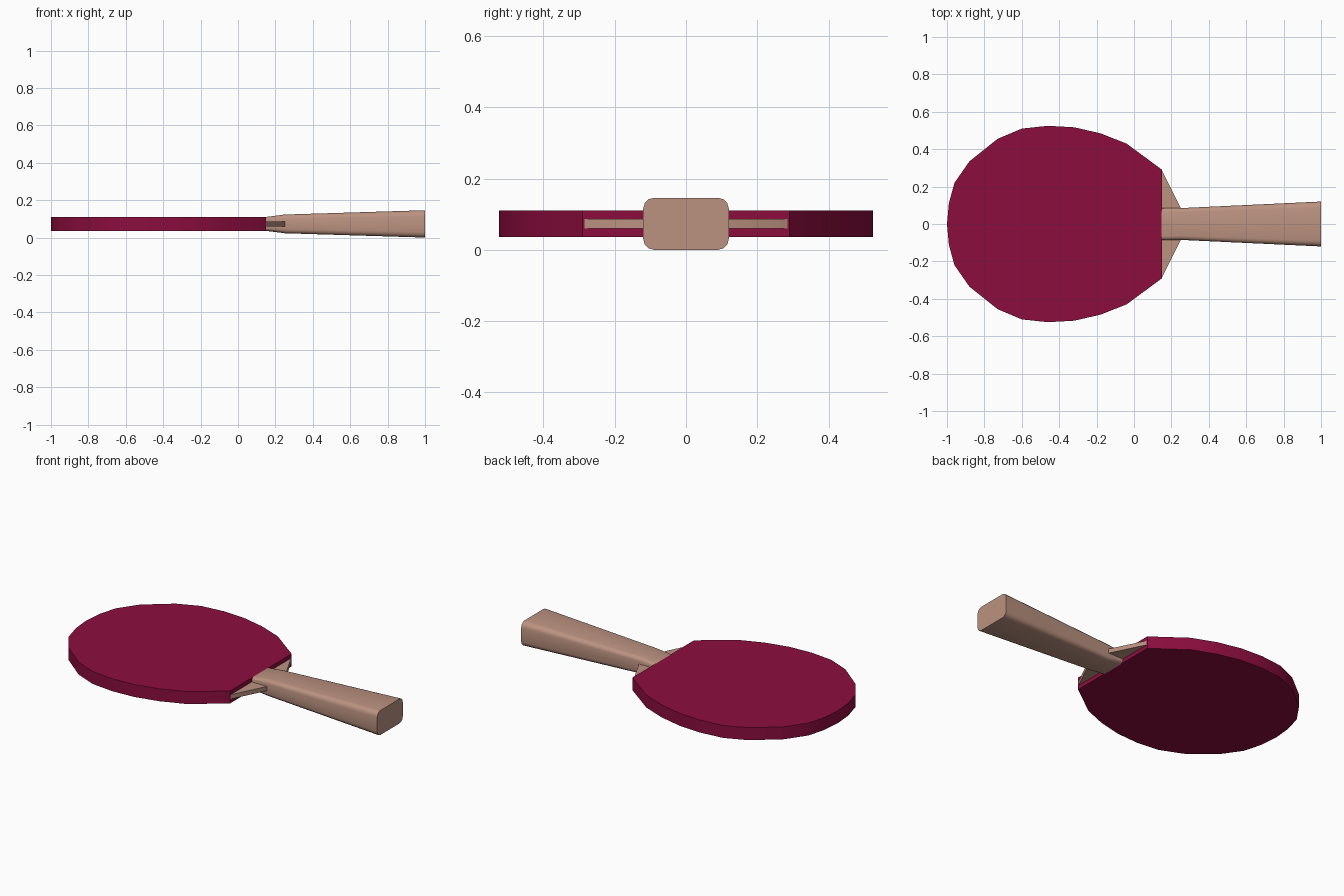
import bpy, math

if "Cube" in bpy.data.objects:
    bpy.data.objects.remove(bpy.data.objects["Cube"])

CZ = 0.073  # mid height of the paddle


def material(name, rgb):
    m = bpy.data.materials.new(name)
    m.diffuse_color = (*rgb, 1)
    m.use_nodes = True
    m.node_tree.nodes["Principled BSDF"].inputs["Base Color"].default_value = m.diffuse_color
    return m


def add_mesh(name, verts, faces, mat):
    me = bpy.data.meshes.new(name)
    me.from_pydata(verts, [], faces)
    me.materials.append(mat)
    ob = bpy.data.objects.new(name, me)
    bpy.context.collection.objects.link(ob)
    bpy.ops.object.select_all(action='DESELECT')
    ob.select_set(True)
    bpy.context.view_layer.objects.active = ob
    bpy.ops.object.mode_set(mode='EDIT')
    bpy.ops.mesh.select_all(action='SELECT')
    bpy.ops.mesh.normals_make_consistent(inside=False)
    bpy.ops.object.mode_set(mode='OBJECT')
    bpy.ops.object.shade_smooth_by_angle(angle=math.radians(30))
    return ob


def loft(name, rings, mat):
    """Join equal-length rings and cap both ends."""
    n = len(rings[0])
    faces = [(k * n + i, k * n + (i + 1) % n, (k + 1) * n + (i + 1) % n, (k + 1) * n + i)
             for k in range(len(rings) - 1) for i in range(n)]
    faces += [tuple(range(n)), tuple(range((len(rings) - 1) * n, len(rings) * n))]
    return add_mesh(name, [v for r in rings for v in r], faces, mat)


def slab(name, half, z0, z1, mat):
    """Mirror a half outline over y = 0 and extrude it."""
    outline = half + [(x, -y) for x, y in reversed(half) if y > 0]
    return loft(name, [[(x, y, z) for x, y in outline] for z in (z0, z1)], mat)


def rounded_section(x, hy, hz, r, seg=3):
    """Rounded rectangle across the handle."""
    ring = []
    for q, (sy, sz) in enumerate([(1, 1), (-1, 1), (-1, -1), (1, -1)]):
        for i in range(seg + 1):
            a = math.pi / 2 * (q + i / seg)
            ring.append((x, sy * (hy - r) + r * math.cos(a), CZ + sz * (hz - r) + r * math.sin(a)))
    return ring


red = material("red_rubber", (0.262, 0.004, 0.048))
wood = material("wood", (0.50, 0.29, 0.22))

# Rubber-covered hitting blade
blade = [(-1, 0), (-0.99, 0.11), (-0.96, 0.22), (-0.88, 0.335), (-0.73, 0.455), (-0.6, 0.51),
         (-0.46, 0.525), (-0.32, 0.517), (-0.18, 0.485), (-0.04, 0.43), (0.15, 0.29)]
slab("blade", blade, CZ - 0.037, CZ + 0.037, red)

# Thin wooden neck between blade and handle
slab("neck", [(0.14, 0.285), (0.15, 0.285), (0.25, 0.085)], CZ - 0.013, CZ + 0.013, wood)

# Flared handle
loft("handle", [rounded_section(0.148, 0.085, 0.037, 0.018),
                rounded_section(0.25, 0.085, 0.05, 0.022),
                rounded_section(1.0, 0.12, 0.073, 0.03)], wood)
